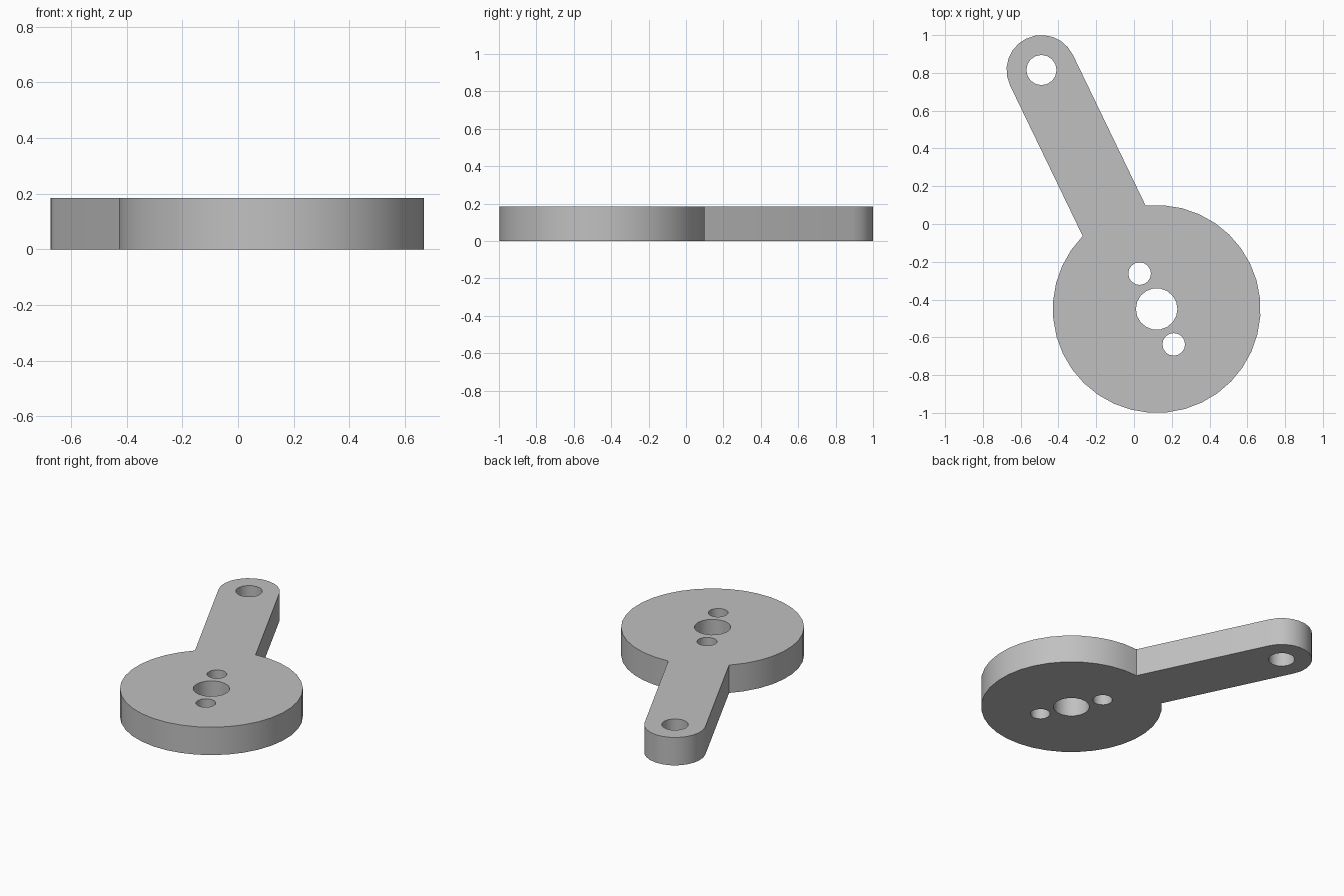
import bpy, bmesh
from math import atan2, asin, pi, cos, sin
from mathutils import Vector

cube = bpy.data.objects.get("Cube")
if cube:
    bpy.data.objects.remove(cube, do_unlink=True)

HEIGHT = 0.185
HUB, HUB_R = Vector((0.12, -0.45)), 0.55
TIP, TIP_R = Vector((-0.49, 0.815)), 0.185


def arc(centre, radius, start, end, steps):
    """Points along an arc, both ends included."""
    angles = [start + (end - start) * i / steps for i in range(steps + 1)]
    return [(centre.x + radius * cos(a), centre.y + radius * sin(a)) for a in angles]


def circle(centre, radius, sides):
    return arc(centre, radius, 0, 2 * pi, sides)[:-1]


# Outline: round hub joined to a straight arm with a rounded tip
axis = TIP - HUB
heading = atan2(axis.y, axis.x)
neck = asin(TIP_R / HUB_R)
outline = arc(HUB, HUB_R, heading + neck, heading + 2 * pi - neck, 32)
outline += arc(TIP, TIP_R, heading - pi / 2, heading + pi / 2, 12)

# Holes: shaft, two screws in line with the arm, and the tip pin
screw_offset = axis.normalized() * 0.208
holes = [circle(HUB, 0.11, 18), circle(TIP, 0.08, 16)]
holes += [circle(HUB + screw_offset * side, 0.06, 16) for side in (-1, 1)]

# Fill the flat profile, then extrude it to full thickness
bm = bmesh.new()
for loop in [outline] + holes:
    verts = [bm.verts.new((x, y, 0)) for x, y in loop]
    for a, b in zip(verts, verts[1:] + verts[:1]):
        bm.edges.new((a, b))
bmesh.ops.triangle_fill(bm, edges=bm.edges[:], use_beauty=True, normal=(0, 0, 1))
top = bmesh.ops.extrude_face_region(bm, geom=bm.faces[:], use_keep_orig=True)["geom"]
bmesh.ops.translate(bm, vec=(0, 0, HEIGHT),
                    verts=[g for g in top if isinstance(g, bmesh.types.BMVert)])
bmesh.ops.recalc_face_normals(bm, faces=bm.faces[:])
mesh = bpy.data.meshes.new("crank_arm")
bm.to_mesh(mesh)
bm.free()

crank = bpy.data.objects.new("crank_arm", mesh)
bpy.context.collection.objects.link(crank)

# Plain grey material
grey = bpy.data.materials.new("grey")
grey.use_nodes = True
colour = (0.53, 0.53, 0.53, 1)
grey.diffuse_color = colour
grey.node_tree.nodes["Principled BSDF"].inputs["Base Color"].default_value = colour
mesh.materials.append(grey)

# Smooth rims with sharp edges
bpy.ops.object.select_all(action='DESELECT')
crank.select_set(True)
bpy.context.view_layer.objects.active = crank
bpy.ops.object.shade_smooth_by_angle(angle=pi / 6)
